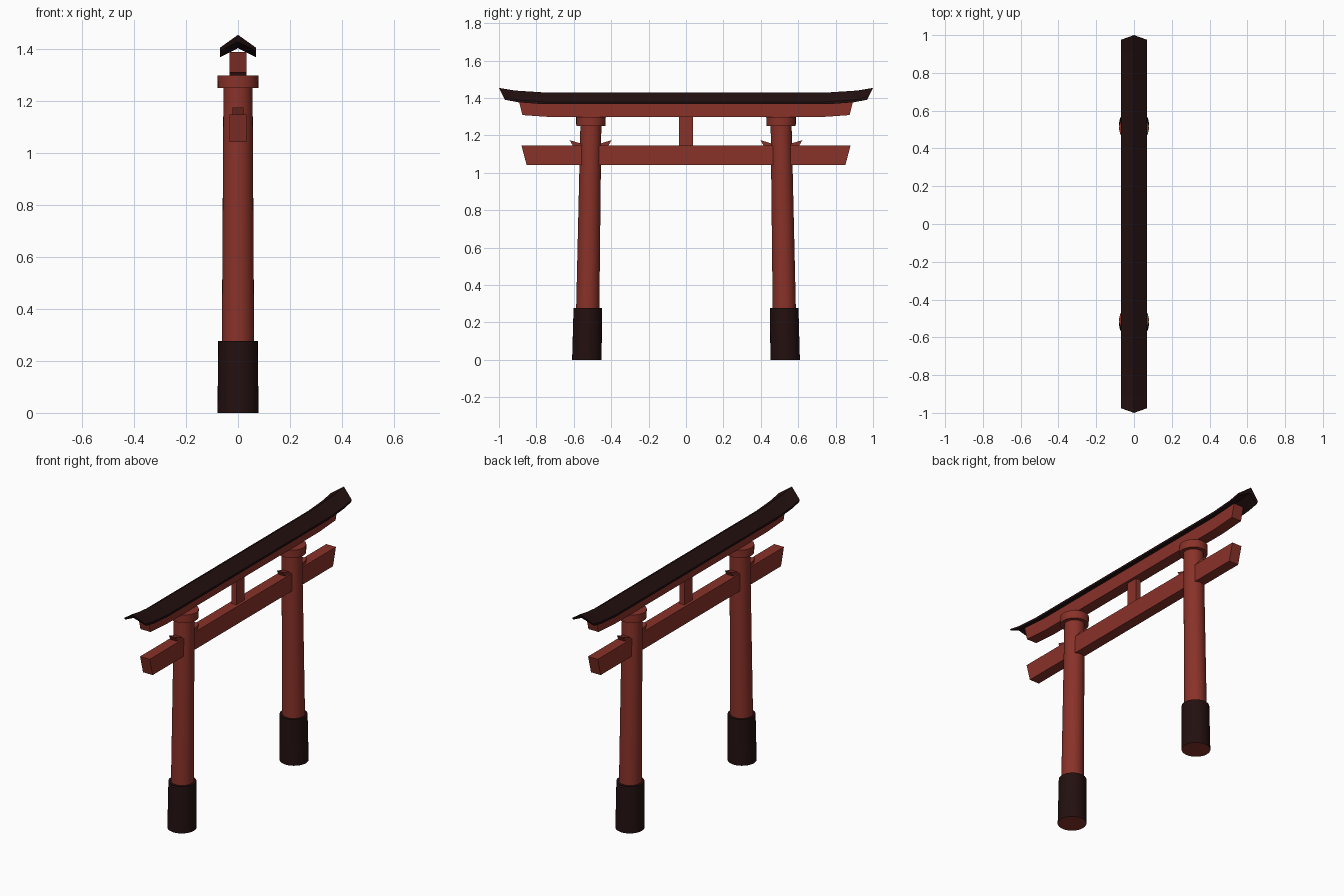
import bpy, bmesh, math

if "Cube" in bpy.data.objects:
    bpy.data.objects.remove(bpy.data.objects["Cube"])

def material(name, rgb):
    m = bpy.data.materials.new(name)
    m.diffuse_color = (*rgb, 1)
    m.use_nodes = True
    m.node_tree.nodes["Principled BSDF"].inputs["Base Color"].default_value = m.diffuse_color
    return m

RED = material("vermilion red", (0.25, 0.032, 0.022))
BLACK = material("dark brown black", (0.017, 0.005, 0.005))

def loft(name, rings, mats, smooth=False):
    """Skin a list of closed rings and cap both ends."""
    bm = bmesh.new()
    vs = [[bm.verts.new(p) for p in r] for r in rings]
    n = len(rings[0])
    for a, b in zip(vs, vs[1:]):
        for i in range(n):
            j = (i + 1) % n
            bm.faces.new((a[i], a[j], b[j], b[i]))
    bm.faces.new(vs[0])
    bm.faces.new(vs[-1])
    bmesh.ops.recalc_face_normals(bm, faces=bm.faces)
    me = bpy.data.meshes.new(name)
    bm.to_mesh(me)
    bm.free()
    for m in mats:
        me.materials.append(m)
    ob = bpy.data.objects.new(name, me)
    bpy.context.collection.objects.link(ob)
    if smooth:
        bpy.ops.object.select_all(action='DESELECT')
        ob.select_set(True)
        bpy.context.view_layer.objects.active = ob
        bpy.ops.object.shade_smooth_by_angle(angle=math.radians(35))
    return ob

def round_part(name, s, levels, mats):
    """Leaning round part on side s; levels are (z, radius)."""
    rings = []
    for z, r in levels:
        cy = s * (0.53 - 0.017 * z)
        rings.append([(r * math.cos(t), cy + r * math.sin(t), z)
                      for t in (2 * math.pi * i / 32 for i in range(32))])
    return loft(name, rings, mats, True)

def plate(name, outline, hw):
    """Outline in (y, z) extruded to +-hw in x."""
    return loft(name, [[(x, y, z) for y, z in outline] for x in (-hw, hw)], [RED])

for s, side in ((-1, "front"), (1, "back")):
    # pillar with dark foot and collar
    round_part(side + "_pillar", s, [(0.2, 0.062), (0.28, 0.062), (1.26, 0.056)], [RED])
    foot = round_part(side + "_foot", s, [(0, 0.079), (0.277, 0.076)], [BLACK, RED])
    for p in foot.data.polygons:
        if p.normal.z < -0.9:
            p.material_index = 1
    round_part(side + "_collar", s, [(1.25, 0.078), (1.298, 0.079)], [RED])
    # wedges either side of the pillar
    for d, where in ((-1, "inner"), (1, "outer")):
        plate(f"{side}_{where}_wedge",
              [(s * (0.51 + d * u), z) for u, z in
               ((0.03, 1.14), (0.092, 1.14), (0.112, 1.175), (0.03, 1.15))], 0.022)

# lower tie beam with slanted ends
plate("lower_beam", [(-0.852, 1.042), (0.852, 1.042), (0.88, 1.147), (-0.88, 1.147)], 0.032)
# centre strut
plate("centre_strut", [(-0.038, 1.14), (0.038, 1.14), (0.038, 1.31), (-0.038, 1.31)], 0.016)

# upper beam, ends lifting slightly
stations = [(0.875, 0.895, 0.011), (0.72, 0.72, 0.0)]
stations += [(-b, -t, l) for b, t, l in reversed(stations)]
loft("upper_beam", [[(-0.033, b, 1.298 + l), (0.033, b, 1.298 + l),
                     (0.033, t, 1.378 + l), (-0.033, t, 1.378 + l)]
                    for b, t, l in stations], [RED])

# roof: chevron section swept along a line with upturned, slanted ends
section = [(0, 1.43), (0.07, 1.38), (0.07, 1.367), (0, 1.403), (-0.07, 1.367), (-0.07, 1.38)]
stations = [(1.0, 0.024, 0.5), (0.915, 0.010, 0.3), (0.76, 0.0, 0.0)]
stations += [(-y, l, -k) for y, l, k in reversed(stations)]
loft("roof", [[(x, y - k * (1.43 - z), z + l) for x, z in section]
              for y, l, k in stations], [BLACK])
